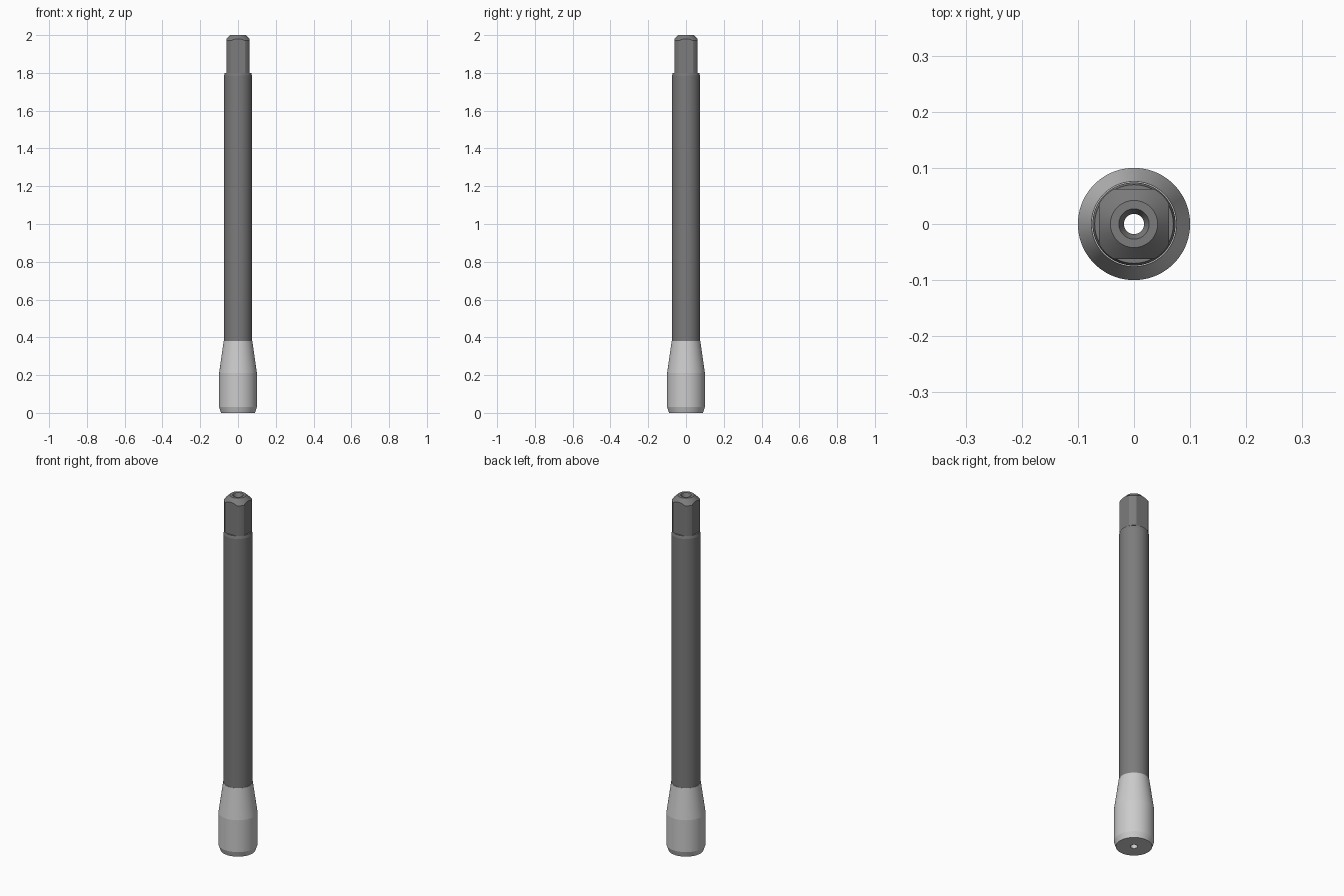
import bpy, bmesh, math
from mathutils import Vector

if "Cube" in bpy.data.objects:
    bpy.data.objects.remove(bpy.data.objects["Cube"])

SEGMENTS = 96
BORE = 0.018


def lathe(profile):
    """Revolve a closed (radius, height) profile around z."""
    bm = bmesh.new()
    rings = []
    for i in range(SEGMENTS):
        a = 2 * math.pi * i / SEGMENTS
        rings.append([bm.verts.new((r * math.cos(a), r * math.sin(a), z)) for r, z in profile])
    n = len(profile)
    for i in range(SEGMENTS):
        a, b = rings[i], rings[(i + 1) % SEGMENTS]
        for j in range(n):
            k = (j + 1) % n
            bm.faces.new((a[j], b[j], b[k], a[k]))
    return bm


def finish(bm, name, mat=None):
    bmesh.ops.recalc_face_normals(bm, faces=bm.faces)
    mesh = bpy.data.meshes.new(name)
    bm.to_mesh(mesh)
    bm.free()
    obj = bpy.data.objects.new(name, mesh)
    bpy.context.collection.objects.link(obj)
    if mat:
        mesh.materials.append(mat)
    bpy.ops.object.select_all(action='DESELECT')
    obj.select_set(True)
    bpy.context.view_layer.objects.active = obj
    bpy.ops.object.shade_smooth_by_angle(angle=math.radians(6))
    return obj


dark = bpy.data.materials.new("dark_grey")
dark.diffuse_color = (0.2, 0.2, 0.2, 1)
dark.use_nodes = True
dark.node_tree.nodes["Principled BSDF"].inputs["Base Color"].default_value = dark.diffuse_color

# Tapered tip with chamfered bottom edge
finish(lathe([(BORE, 0), (0.09, 0), (0.1, 0.03), (0.1, 0.21),
              (0.076, 0.38), (BORE, 0.38)]), "tapered_tip")

# Long hollow shaft
finish(lathe([(BORE, 0.38), (0.074, 0.38), (0.074, 1.785),
              (0.07, 1.8), (BORE, 1.8)]), "shaft", dark)

# Square drive: round stub with four flats and a countersunk, chamfered top
bm = lathe([(BORE, 1.8), (0.072, 1.8), (0.072, 1.971), (0.042, 2.0),
            (0.027, 2.0), (BORE, 1.98)])
for normal in (Vector((1, 0, 0)), Vector((-1, 0, 0)), Vector((0, 1, 0)), Vector((0, -1, 0))):
    geom = bm.verts[:] + bm.edges[:] + bm.faces[:]
    cut = bmesh.ops.bisect_plane(bm, geom=geom, plane_co=normal * 0.062,
                                 plane_no=normal, clear_outer=True)
    rim = [e for e in cut["geom_cut"] if isinstance(e, bmesh.types.BMEdge)]
    bmesh.ops.contextual_create(bm, geom=rim)
finish(bm, "square_drive", dark)
